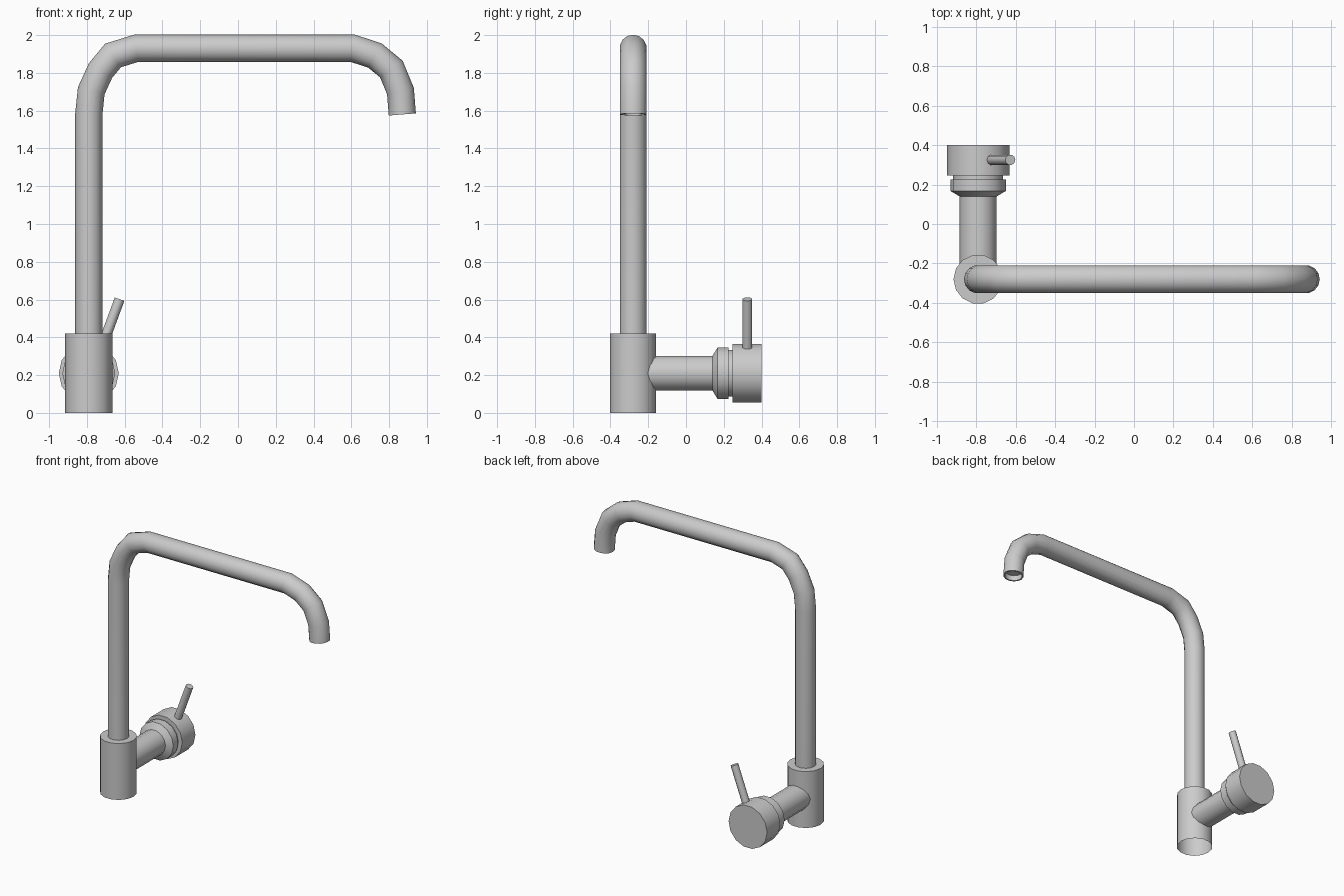
import bpy, bmesh, math
from mathutils import Vector, Matrix

if "Cube" in bpy.data.objects:
    bpy.data.objects.remove(bpy.data.objects["Cube"])

SIDES = 14


def finish(bm, name, angle=40):
    bmesh.ops.recalc_face_normals(bm, faces=bm.faces)
    mesh = bpy.data.meshes.new(name)
    bm.to_mesh(mesh)
    bm.free()
    ob = bpy.data.objects.new(name, mesh)
    bpy.context.collection.objects.link(ob)
    bpy.ops.object.select_all(action='DESELECT')
    ob.select_set(True)
    bpy.context.view_layer.objects.active = ob
    bpy.ops.object.shade_smooth_by_angle(angle=math.radians(angle))
    return ob


def skin(bm, rings, cap_start, cap_end):
    """Bridge successive vertex rings and optionally cap the ends."""
    for a, b in zip(rings, rings[1:]):
        n = len(a)
        for i in range(n):
            bm.faces.new((a[i], a[(i + 1) % n], b[(i + 1) % n], b[i]))
    if cap_start:
        bm.faces.new(rings[0][::-1])
    if cap_end:
        bm.faces.new(rings[-1])


def turned(name, profile, origin, axis, sides=SIDES, caps=(True, True)):
    """Surface of revolution: profile is (radius, distance along axis)."""
    bm = bmesh.new()
    w = Vector(axis).normalized()
    v = Vector((0, 1, 0)) if abs(w.y) < 0.9 else Vector((0, 0, 1))
    u = v.cross(w).normalized()
    rings = []
    for r, d in profile:
        ring = []
        for i in range(sides):
            t = 2 * math.pi * i / sides
            ring.append(bm.verts.new(Vector(origin) + w * d + (u * math.cos(t) + v * math.sin(t)) * r))
        rings.append(ring)
    skin(bm, rings, *caps)
    return finish(bm, name)


def swept(name, path, radius, y, sides):
    """Round tube along a path in the xz plane, mitred at each bend."""
    bm = bmesh.new()
    pts = [Vector((x, 0, z)) for x, z in path]
    rings = []
    side = Vector((0, 1, 0))

    def ring(p, n, r, stretch=1):
        return [bm.verts.new(p + Vector((0, y, 0)) + n * (r * stretch * math.cos(2 * math.pi * i / sides))
                             + side * (r * math.sin(2 * math.pi * i / sides))) for i in range(sides)]

    for i, p in enumerate(pts):
        d0 = (p - pts[max(i - 1, 0)]).normalized() if i else (pts[1] - p).normalized()
        d1 = (pts[i + 1] - p).normalized() if i + 1 < len(pts) else d0
        t = (d0 + d1).normalized()
        rings.append(ring(p, side.cross(t), radius, 1 / t.dot(d0)))
    # outlet rim and recess
    n = side.cross(t)
    rings.append(ring(p, n, radius * 0.85))
    rings.append(ring(p - t * 0.04, n, radius * 0.85))
    skin(bm, rings, False, True)
    return finish(bm, name)


X, Y = -0.79, -0.28

# base body, open underneath
turned("base_body", [(0.125, 0), (0.125, 0.42)], (X, Y, 0), (0, 0, 1), caps=(False, True))

# spout pipe
swept("spout", [(-0.79, 0.41), (-0.79, 1.58), (-0.777, 1.705), (-0.728, 1.812), (-0.662, 1.892),
                (-0.54, 1.93), (0.608, 1.93), (0.725, 1.892), (0.812, 1.82), (0.86, 1.704),
                (0.87, 1.58)], 0.072, Y, SIDES)

# side arm with flared collar and neck
turned("side_arm", [(0.094, -0.22), (0.094, 0.14), (0.14, 0.167), (0.14, 0.225),
                    (0.127, 0.225), (0.127, 0.25)], (X, 0, 0.21), (0, 1, 0))

# mixer cap
turned("mixer_cap", [(0.159, 0.245), (0.159, 0.40)], (X, 0, 0.21), (0, 1, 0))

# lever handle
start, end = Vector((-0.735, 0.325, 0.31)), Vector((-0.627, 0.325, 0.602))
turned("lever", [(0.027, 0), (0.027, (end - start).length)], start, end - start, sides=10)
